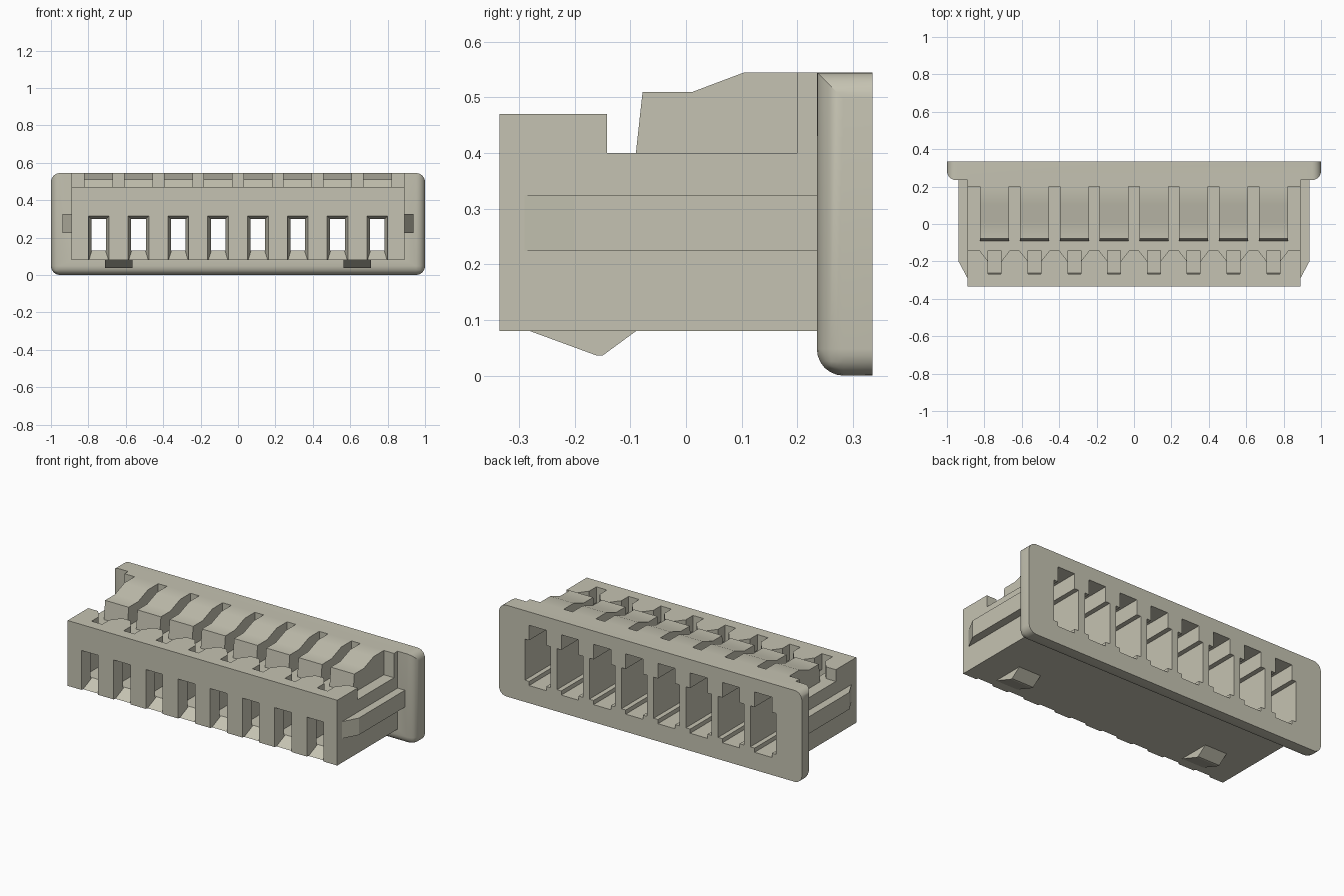
import bpy, bmesh, math
from mathutils import Vector

if "Cube" in bpy.data.objects:
    bpy.data.objects.remove(bpy.data.objects["Cube"])

mat = bpy.data.materials.new("warm_grey_plastic")
mat.use_nodes = True
COLOUR = (0.56, 0.545, 0.445, 1)
mat.diffuse_color = COLOUR
mat.node_tree.nodes["Principled BSDF"].inputs["Base Color"].default_value = COLOUR

PITCH = 0.2128
CELLS = [(i - 3.5) * PITCH for i in range(8)]
GAPS = [(i - 3) * PITCH for i in range(7)]


def prism(bm, loop_a, loop_b):
    """Closed solid between two matching loops of points."""
    a = [bm.verts.new(p) for p in loop_a]
    b = [bm.verts.new(p) for p in loop_b]
    bm.faces.new(a)
    bm.faces.new(b[::-1])
    for i in range(len(a)):
        j = (i + 1) % len(a)
        bm.faces.new((a[j], a[i], b[i], b[j]))


def box(bm, x0, x1, y0, y1, z0, z1):
    rect = [(x0, y0), (x1, y0), (x1, y1), (x0, y1)]
    prism(bm, [(x, y, z0) for x, y in rect], [(x, y, z1) for x, y in rect])


def along_x(bm, profile, x0, x1):
    prism(bm, [(x0, y, z) for y, z in profile], [(x1, y, z) for y, z in profile])


def along_z(bm, profile, z0, z1):
    prism(bm, [(x, y, z0) for x, y in profile], [(x, y, z1) for x, y in profile])


def finish(bm, name):
    bmesh.ops.recalc_face_normals(bm, faces=bm.faces[:])
    me = bpy.data.meshes.new(name)
    bm.to_mesh(me)
    bm.free()
    ob = bpy.data.objects.new(name, me)
    bpy.context.collection.objects.link(ob)
    me.materials.append(mat)
    return ob


def combine(target, bm, operation="DIFFERENCE"):
    """Boolean the solids in bm into the target, then drop them."""
    tool = finish(bm, "helper")
    tool.hide_render = True
    mod = target.modifiers.new("bool", "BOOLEAN")
    mod.operation = operation
    mod.solver = "EXACT"
    mod.object = tool
    bpy.context.view_layer.objects.active = target
    bpy.ops.object.modifier_apply(modifier=mod.name)
    bpy.data.objects.remove(tool)


# Housing block with its stepped top
bm = bmesh.new()
along_x(bm, [(-0.335, 0.08), (0.26, 0.08), (0.26, 0.545), (0.105, 0.545),
             (0.012, 0.51), (-0.078, 0.51), (-0.09, 0.40), (-0.142, 0.40),
             (-0.142, 0.47), (-0.335, 0.47)], -0.89, 0.89)
housing = finish(bm, "housing")

# Slots between the top ridges, and the lowered ends
bm = bmesh.new()
for x in GAPS:
    box(bm, x - 0.029, x + 0.029, -0.12, 0.2, 0.40, 0.6)
for s in (-1, 1):
    box(bm, *sorted((s * 0.823, s * 0.95)), -0.12, 0.2, 0.40, 0.6)
combine(housing, bm)

# Rear flange: rounded corners and rounded front rim, flat along the top
bm = bmesh.new()
box(bm, -1, 1, 0.235, 0.335, 0, 0.545)
rim = []
for e in bm.edges:
    a, b = (v.co for v in e.verts)
    runs_y = abs(a.y - b.y) > 0.01
    front = a.y < 0.3 and b.y < 0.3
    top = a.z > 0.5 and b.z > 0.5
    if runs_y or (front and not top):
        rim.append(e)
bmesh.ops.bevel(bm, geom=rim, offset=0.048, segments=6, profile=0.5, affect="EDGES")
combine(housing, bm, "UNION")

# Terminal cavities, open at the back
bm = bmesh.new()
for x in CELLS:
    box(bm, x - 0.085, x + 0.085, -0.27, 0.4, 0.13, 0.375)
combine(housing, bm)

# Keyways above and below each cavity
bm = bmesh.new()
for x in CELLS:
    box(bm, x - 0.057, x + 0.057, 0.0, 0.4, 0.30, 0.465)
    box(bm, x - 0.057, x + 0.057, -0.1, 0.4, 0.105, 0.2)
combine(housing, bm)

# Tapered front windows
bm = bmesh.new()
for x in CELLS:
    def rect(h, y, z0, z1):
        return [(x - h, y, z0), (x + h, y, z0), (x + h, y, z1), (x - h, y, z1)]
    prism(bm, rect(0.058, -0.345, 0.062, 0.318), rect(0.035, -0.255, 0.135, 0.295))
combine(housing, bm)

# Flared notches in the top of the front wall
bm = bmesh.new()
for x in CELLS:
    along_z(bm, [(x - 0.08, -0.13), (x - 0.08, -0.142), (x - 0.035, -0.2),
                 (x + 0.035, -0.2), (x + 0.08, -0.142), (x + 0.08, -0.13)], 0.40, 0.55)
combine(housing, bm)

# Narrow openings down into the cavities
bm = bmesh.new()
for x in CELLS:
    box(bm, x - 0.035, x + 0.035, -0.268, -0.142, 0.34, 0.55)
combine(housing, bm)

for ob in bpy.context.selected_objects:
    ob.select_set(False)
housing.select_set(True)
bpy.context.view_layer.objects.active = housing
bpy.ops.object.shade_smooth_by_angle(angle=math.radians(25))

for s, side in ((1, "left"), (-1, "right")):
    # Side guide rail with a tapered lead-in
    bm = bmesh.new()
    along_z(bm, [(s * 0.88, 0.24), (s * 0.938, 0.24), (s * 0.938, -0.2),
                 (s * 0.89, -0.29), (s * 0.88, -0.29)], 0.224, 0.325)
    finish(bm, side + "_guide_rail")
    # Locking wedge under the housing
    bm = bmesh.new()
    along_x(bm, [(-0.28, 0.08), (-0.16, 0.036), (-0.15, 0.036), (-0.09, 0.08),
                 (-0.09, 0.085), (-0.28, 0.085)], s * 0.565, s * 0.71)
    finish(bm, side + "_locking_wedge")
